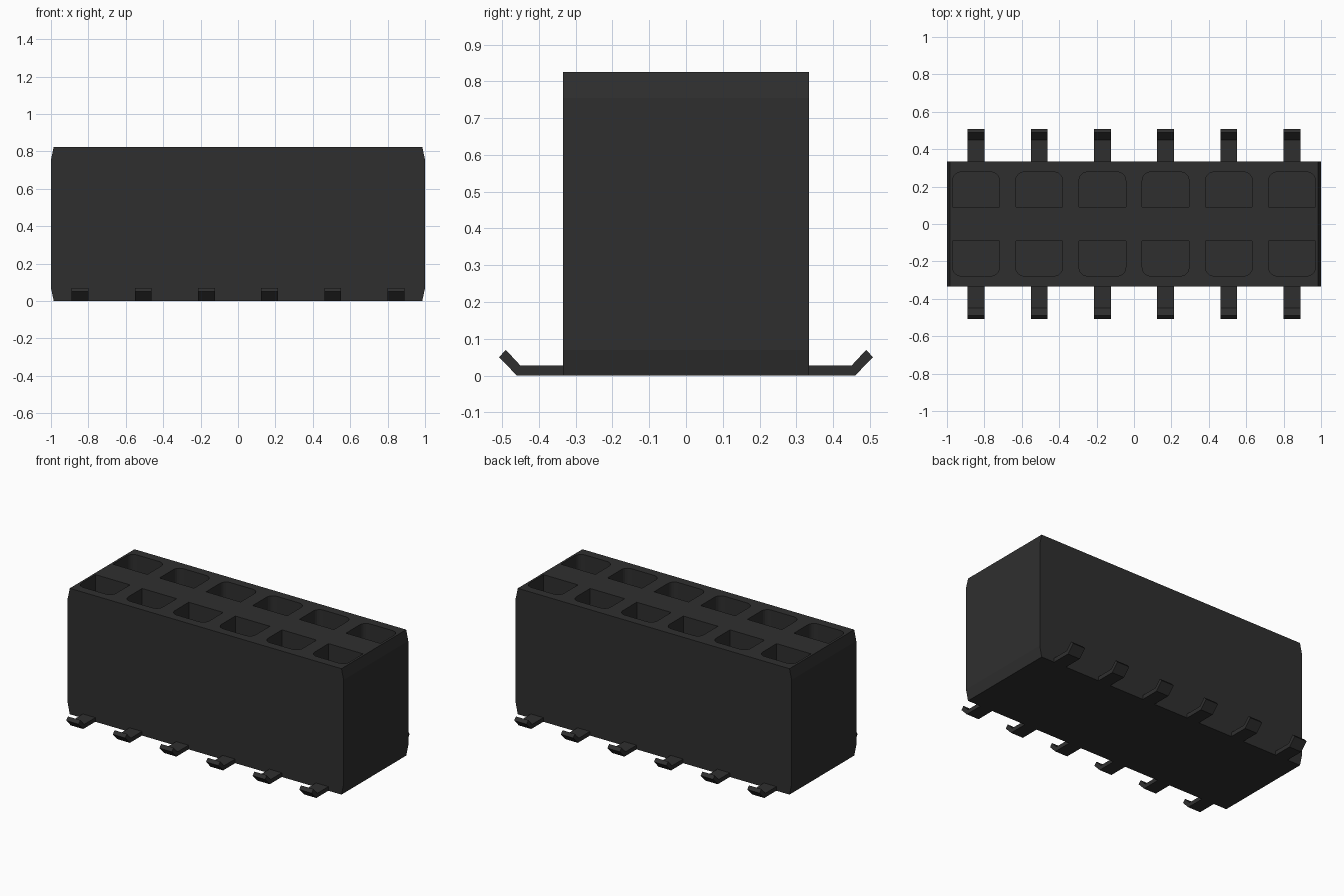
import bpy, bmesh, math
from mathutils import Vector

if "Cube" in bpy.data.objects:
    bpy.data.objects.remove(bpy.data.objects["Cube"], do_unlink=True)

COLUMNS = [-0.845 + 0.338 * i for i in range(6)]
POCKET_FLOOR = 0.2

black = bpy.data.materials.new("matte black")
black.use_nodes = True
COLOUR = (0.028, 0.028, 0.028, 1)
black.diffuse_color = COLOUR
black.node_tree.nodes["Principled BSDF"].inputs["Base Color"].default_value = COLOUR


def add_prism(bm, outline, offset):
    """Extrude a planar outline along an offset into a closed solid."""
    face = bm.faces.new([bm.verts.new(p) for p in outline])
    moved = bmesh.ops.extrude_face_region(bm, geom=[face])["geom"]
    verts = [g for g in moved if isinstance(g, bmesh.types.BMVert)]
    bmesh.ops.translate(bm, verts=verts, vec=Vector(offset))


def make_object(name, bm):
    bmesh.ops.recalc_face_normals(bm, faces=bm.faces[:])
    mesh = bpy.data.meshes.new(name)
    bm.to_mesh(mesh)
    bm.free()
    mesh.materials.append(black)
    obj = bpy.data.objects.new(name, mesh)
    bpy.context.collection.objects.link(obj)
    return obj


# Housing block with slightly tapered ends
half = [(0.985, 0), (1, 0.07), (1, 0.755), (0.985, 0.825)]
profile = half + [(-x, z) for x, z in reversed(half)]
bm = bmesh.new()
add_prism(bm, [(x, -0.335, z) for x, z in profile], (0, 0.67, 0))
housing = make_object("housing", bm)

# Pocket cutters, rounded on the corners facing the long sides
W, Y0, Y1, R = 0.125, 0.09, 0.278, 0.045
arc = [(W - R + R * math.cos(a), Y1 - R + R * math.sin(a))
       for a in (math.radians(90 * i / 5) for i in range(6))]
pocket = [(W, Y0)] + arc + [(-x, y) for x, y in reversed(arc)] + [(-W, Y0)]
bm = bmesh.new()
for cx in COLUMNS:
    for side in (-1, 1):
        add_prism(bm, [(cx + x, side * y, POCKET_FLOOR) for x, y in pocket],
                  (0, 0, 0.9 - POCKET_FLOOR))
cutter = make_object("pocket_cutter", bm)
cutter.hide_render = True

mod = housing.modifiers.new("pockets", "BOOLEAN")
mod.operation = "DIFFERENCE"
mod.solver = "EXACT"
mod.object = cutter
bpy.context.view_layer.objects.active = housing
bpy.ops.object.modifier_apply(modifier=mod.name)
bpy.data.objects.remove(cutter, do_unlink=True)

# Flat solder tails with upturned tips, one per pocket
tail = [(0.32, 0), (0.46, 0), (0.508, 0.05), (0.49, 0.07), (0.45, 0.027), (0.32, 0.027)]
for side, row in ((-1, "front"), (1, "back")):
    for i, cx in enumerate(COLUMNS):
        bm = bmesh.new()
        add_prism(bm, [(cx - 0.045, side * y, z) for y, z in tail], (0.09, 0, 0))
        make_object(f"{row}_tail_{i + 1}", bm)
